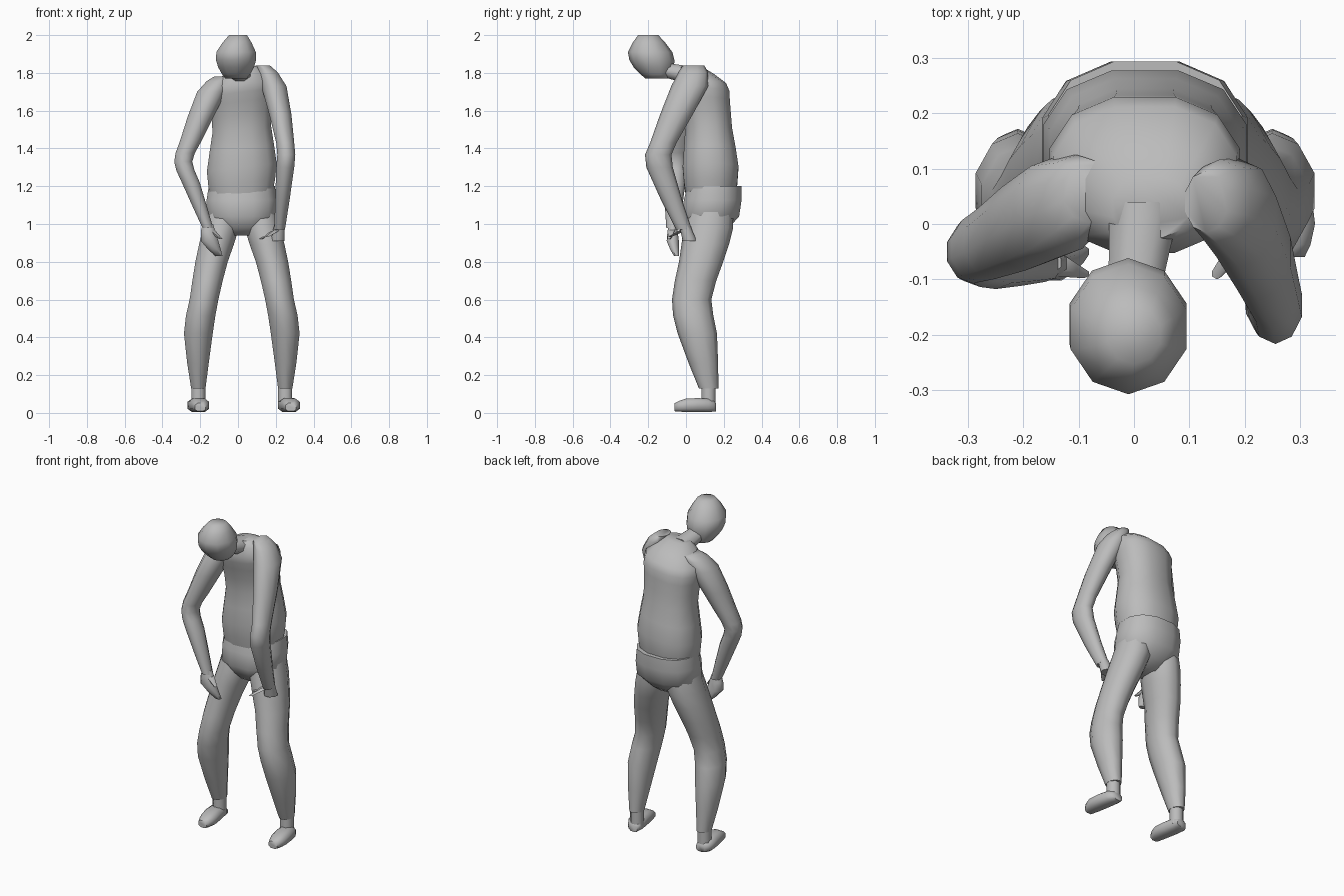
import bpy, bmesh, math
from mathutils import Vector

if "Cube" in bpy.data.objects:
    bpy.data.objects.remove(bpy.data.objects["Cube"], do_unlink=True)

grey = bpy.data.materials.new("plain_grey")
grey.use_nodes = True
tone = (.5, .5, .5, 1)
grey.diffuse_color = tone
grey.node_tree.nodes["Principled BSDF"].inputs["Base Color"].default_value = tone


def with_midpoints(keys):
    """Add a smoothly curved in-between ring after every key ring."""
    rings = []
    for i, (here, after) in enumerate(zip(keys, keys[1:])):
        before = keys[max(i - 1, 0)]
        beyond = keys[min(i + 2, len(keys) - 1)]
        middle = (here + after) * 9 / 16 - (before + beyond) / 16
        rings += [here, middle]
    return rings + [keys[-1]]


def loft(part_name, sides=10, depth=1, tilt=0, square=1, forward=False, **rings):
    """Skin named elliptical rings, each given as x, y, z and half width.

    depth is the ratio of the ring's other half axis to its half width.
    Rings lie flat, or stand upright across the part when it runs forward.
    """
    bm = bmesh.new()
    loops = []
    for ring in with_midpoints([Vector(values) for values in rings.values()]):
        centre, radius = ring.xyz, ring.w
        loop = []
        for i in range(sides):
            angle = math.tau * (i + .5) / sides
            cos, sin = math.cos(angle), math.sin(angle)
            across = math.copysign(abs(cos) ** square, cos) * radius
            along = math.copysign(abs(sin) ** square, sin) * radius * depth
            if forward:
                offset = Vector((across, 0, along))
            else:
                offset = Vector((across, along, across * tilt))
            loop.append(bm.verts.new(centre + offset))
        loops.append(loop)
    for lower, upper in zip(loops, loops[1:]):
        for i in range(sides):
            bm.faces.new((lower[i - 1], lower[i], upper[i], upper[i - 1]))
    bm.faces.new(loops[0])
    bm.faces.new(loops[-1])
    bmesh.ops.recalc_face_normals(bm, faces=bm.faces)

    mesh = bpy.data.meshes.new(part_name)
    bm.to_mesh(mesh)
    bm.free()
    mesh.materials.append(grey)
    part = bpy.data.objects.new(part_name, mesh)
    bpy.context.collection.objects.link(part)
    bpy.ops.object.select_all(action="DESELECT")
    part.select_set(True)
    bpy.context.view_layer.objects.active = part
    bpy.ops.object.shade_smooth_by_angle(angle=math.radians(60))


# Hunched torso, with the left shoulder higher
body_x = .02
loft("torso", sides=12, depth=.8, tilt=.12, square=.85,
     bottom=(body_x, .13, 1.16, .17),
     belly=(body_x, .13, 1.3, .19),
     ribs=(body_x, .12, 1.5, .16),
     chest=(body_x, .1, 1.65, .17),
     shoulders=(body_x, .08, 1.74, .17),
     nape=(.03, .03, 1.83, .07))

# Pelvis, whose waistband stands proud of the torso
loft("pelvis", sides=12, depth=.82, square=.85,
     crotch=(body_x, .11, .94, .08),
     hips=(body_x, .13, 1.04, .19),
     waistband=(body_x, .15, 1.2, .18))

# Neck and head, pushed forward
loft("neck", sides=8, depth=.8, forward=True,
     back=(body_x, .04, 1.78, .07),
     front=(0, -.13, 1.82, .05))
loft("head", depth=1.07,
     chin=(-.01, -.15, 1.77, .06),
     cheeks=(-.01, -.17, 1.83, .1),
     brow=(-.01, -.19, 1.91, .11),
     crown=(0, -.2, 2, .05))

# Arms, each posed differently
loft("left_arm", depth=1.4,
     collar=(.13, .04, 1.84, .04),
     shoulder=(.19, .02, 1.73, .07),
     biceps=(.25, -.12, 1.43, .05),
     elbow=(.25, -.14, 1.3, .05),
     wrist=(.22, -.01, .97, .03))
loft("right_arm", depth=1.15,
     collar=(-.08, .06, 1.78, .05),
     shoulder=(-.14, .03, 1.7, .08),
     biceps=(-.25, -.03, 1.44, .06),
     elbow=(-.29, -.05, 1.33, .05),
     forearm=(-.25, -.06, 1.22, .05),
     wrist=(-.16, -.07, .98, .03))

# Hands with fingers and thumbs
loft("left_palm", sides=8,
     wrist=(.22, -.01, 1, .03),
     knuckles=(.21, .02, .91, .04))
loft("left_fingers", sides=6,
     knuckles=(.2, .01, .96, .03),
     tips=(.12, -.01, .92, .01))
loft("left_thumb", sides=6,
     root=(.21, -.01, .97, .02),
     tip=(.15, -.09, .93, .01))
loft("right_palm", sides=8, depth=.7,
     wrist=(-.16, -.07, 1, .03),
     knuckles=(-.15, -.07, .91, .05),
     tips=(-.1, -.05, .83, .02))
loft("right_thumb", sides=6, depth=.8,
     root=(-.15, -.07, .97, .03),
     tip=(-.09, -.09, .92, .01))

# Matching legs and feet, planted wide with the knees slightly bent
for side, sign in (("left", 1), ("right", -1)):
    def out(distance):
        return body_x + sign * distance

    loft(side + "_leg", depth=1.3,
         hip=(out(.09), .14, 1.14, .08),
         groin=(out(.11), .12, .98, .1),
         thigh=(out(.16), .08, .8, .09),
         knee=(out(.2), .03, .6, .08),
         calf=(out(.23), .06, .42, .08),
         cuff=(out(.23), .12, .13, .04))
    loft(side + "_ankle", sides=8,
         heel=(out(.23), .12, .03, .04),
         shin=(out(.23), .12, .15, .04))
    # Both feet point a little toward the left
    toe_x = out(.24) + body_x
    loft(side + "_shoe", sides=8, depth=.75, square=.75, forward=True,
         heel=(out(.23), .16, .03, .03),
         arch=(out(.24), .12, .04, .05),
         ball=(toe_x, 0, .04, .05),
         toe=(toe_x, -.06, .03, .03))
